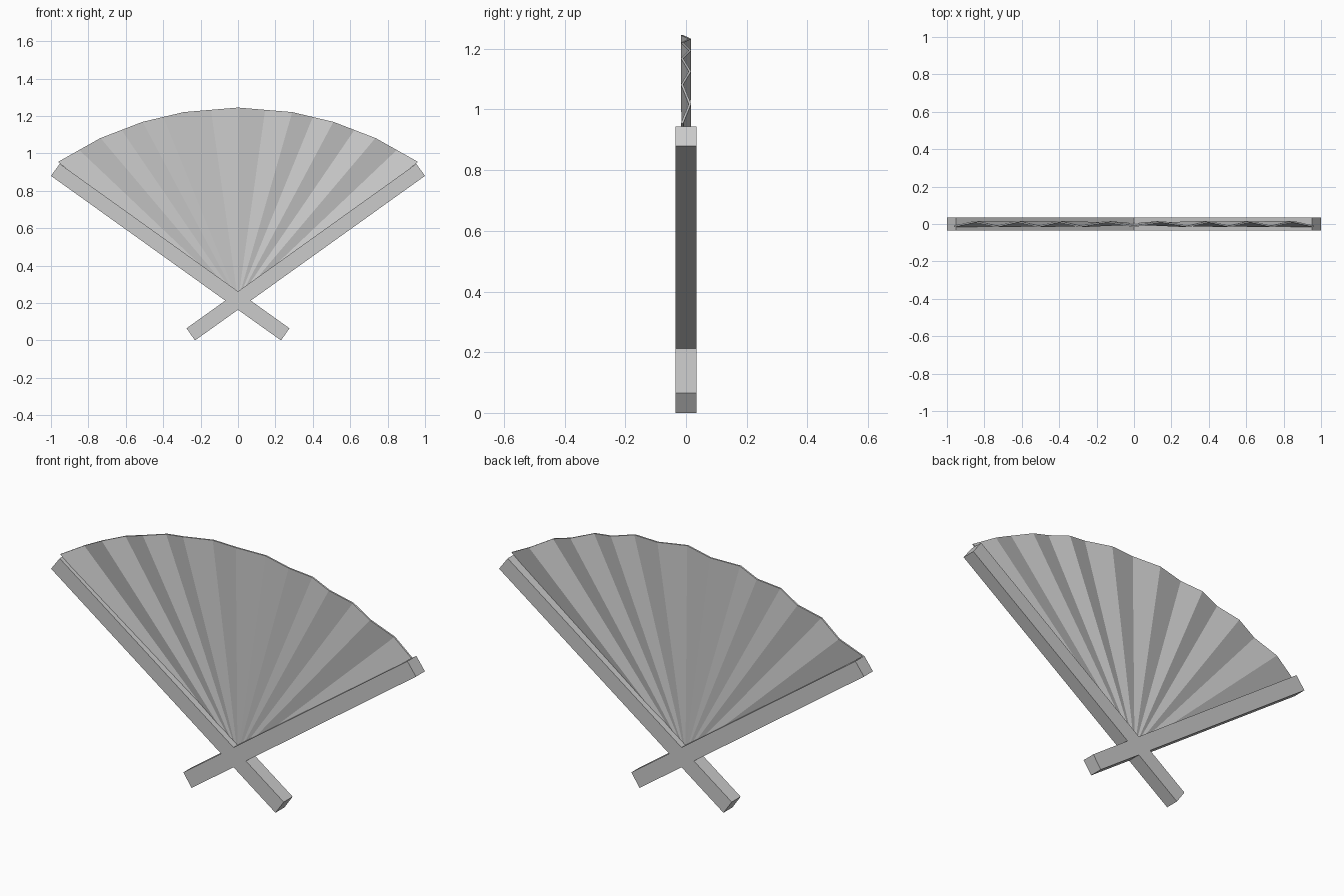
import bpy
import bmesh
import math

old = bpy.data.objects.get("Cube")
if old:
    bpy.data.objects.remove(old, do_unlink=True)

GREY = (0.6, 0.6, 0.6, 1.0)
grey = bpy.data.materials.new("plain_grey")
grey.use_nodes = True
grey.diffuse_color = GREY
grey.node_tree.nodes["Principled BSDF"].inputs["Base Color"].default_value = GREY


def add_object(name, bm):
    bmesh.ops.recalc_face_normals(bm, faces=bm.faces)
    mesh = bpy.data.meshes.new(name)
    bm.to_mesh(mesh)
    bm.free()
    mesh.materials.append(grey)
    obj = bpy.data.objects.new(name, mesh)
    bpy.context.collection.objects.link(obj)
    return obj


# Crossed guard sticks: one mirrored X outline, extruded through the depth
HALF_DEPTH = 0.035
half = [(0.23, 0), (0.275, 0.065), (0.068, 0.213), (1, 0.88), (0.953, 0.944)]
outline = [(0, 0.164)] + half + [(0, 0.262)] + [(-x, z) for x, z in reversed(half)]
bm = bmesh.new()
face = bm.faces.new([bm.verts.new((x, -HALF_DEPTH, z)) for x, z in outline])
extruded = bmesh.ops.extrude_face_region(bm, geom=[face])
verts = [v for v in extruded["geom"] if isinstance(v, bmesh.types.BMVert)]
bmesh.ops.translate(bm, verts=verts, vec=(0, 2 * HALF_DEPTH, 0))
add_object("crossed_sticks", bm)

# Pleated leaf: front folds lie on the rim arc, back folds halfway between them
RIM_RADIUS, RIM_TOP, FOLD, SHEET = 1.74, 1.245, 0.013, 0.008
right = [0.29, 0.51, 0.735, 0.963]
xs = [-x for x in reversed(right)] + [0] + right
folds = [(x, RIM_TOP - RIM_RADIUS + math.sqrt(RIM_RADIUS ** 2 - x * x)) for x in xs]
rim = []
for a, b in zip(folds, folds[1:]):
    rim.append((a[0], -FOLD, a[1]))
    rim.append(((a[0] + b[0]) / 2, FOLD, (a[1] + b[1]) / 2))
rim.append((folds[-1][0], -FOLD, folds[-1][1]))

bm = bmesh.new()
for side in (-SHEET / 2, SHEET / 2):
    apex = bm.verts.new((0, side, 0.213))
    edge = [bm.verts.new((x, y + side, z)) for x, y, z in rim]
    for a, b in zip(edge, edge[1:]):
        bm.faces.new((apex, a, b))
    if side < 0:
        front_loop = [apex] + edge
    else:
        back_loop = [apex] + edge
for i in range(len(front_loop)):
    j = (i + 1) % len(front_loop)
    bm.faces.new((front_loop[i], front_loop[j], back_loop[j], back_loop[i]))
add_object("pleated_leaf", bm)
